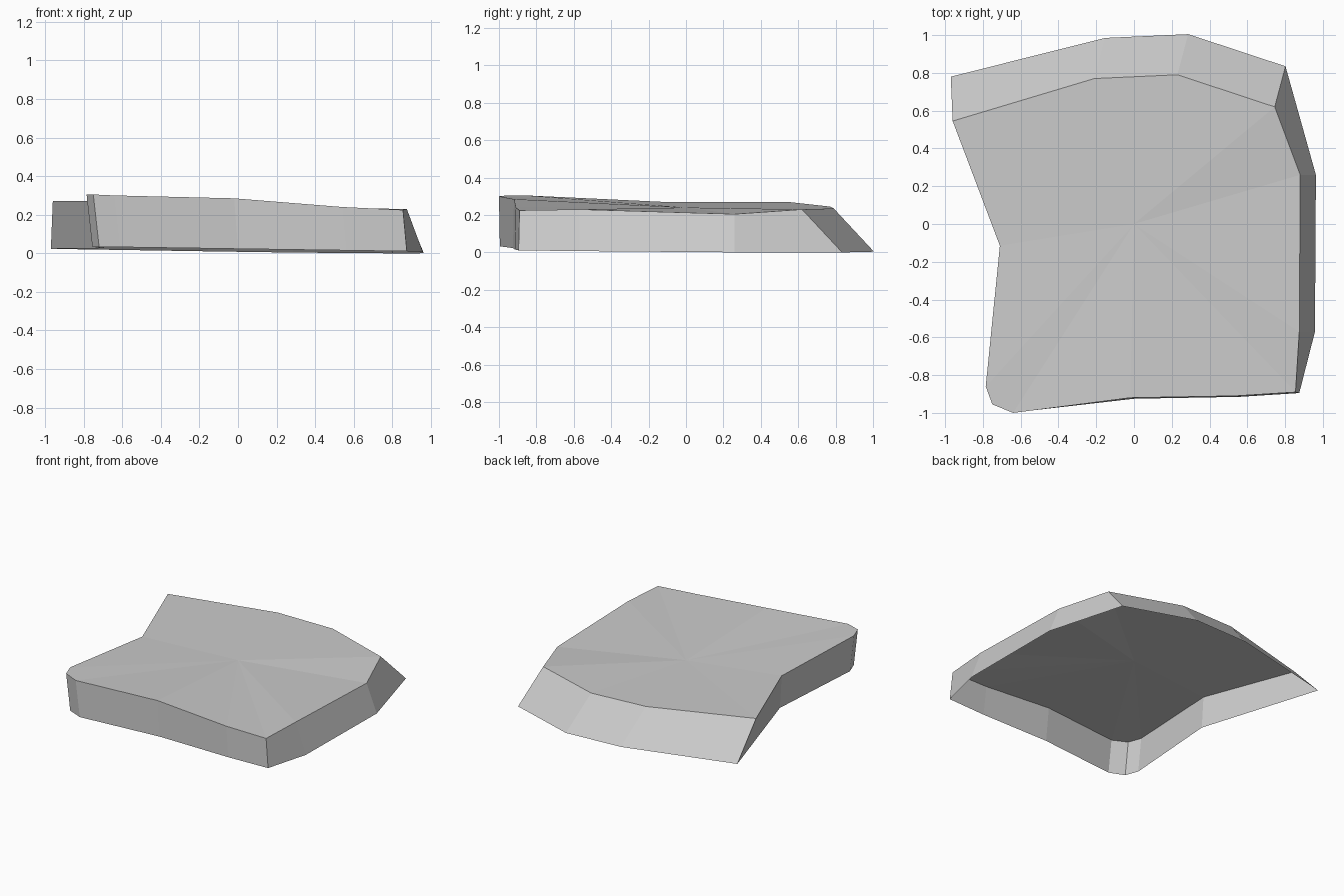
import bpy
import bmesh

default_cube = bpy.data.objects.get("Cube")
if default_cube:
    bpy.data.objects.remove(default_cube, do_unlink=True)

# Plain grey stone
stone = bpy.data.materials.new("grey stone")
stone.use_nodes = True
grey = (0.6, 0.6, 0.6, 1)
stone.diffuse_color = grey
shader = next(n for n in stone.node_tree.nodes if n.type == 'BSDF_PRINCIPLED')
shader.inputs["Base Color"].default_value = grey

# Upper rim of each side, clockwise from the back corner
back_corner = [(-0.96, 0.545, 0.27)]
back_side = [(-0.21, 0.77, 0.245), (0.23, 0.79, 0.235), (0.745, 0.62, 0.23)]
left_side = [(0.88, 0.26, 0.205), (0.875, -0.57, 0.23)]
front_side = [(0.855, -0.89, 0.225), (0.54, -0.91, 0.24), (-0.02, -0.92, 0.285)]
front_corner = [(-0.64, -1, 0.3), (-0.75, -0.955, 0.305), (-0.785, -0.86, 0.305)]
notch = [(-0.71, -0.115, 0.27)]

# How far the foot of each side leans outwards from its rim
sides = [
    (back_corner, -0.01, 0.235),
    (back_side, 0.057, 0.215),
    (left_side, 0.083, 0),
    (front_side, 0.02, -0.005),
    (front_corner, 0.03, 0.005),
    (notch, 0.015, 0),
]


def ground_height(x, y):
    """The foot of the walls follows a slightly tilted plane."""
    return max(0, 0.016 - 0.014 * x - 0.008 * y)


bm = bmesh.new()
rim = []
foot = []
for side, lean_x, lean_y in sides:
    for x, y, z in side:
        rim.append(bm.verts.new((x, y, z)))
        foot_x = x + lean_x
        foot_y = y + lean_y
        foot.append(bm.verts.new((foot_x, foot_y, ground_height(foot_x, foot_y))))

# Shallow fan on top and a ring of side walls, open underneath
middle = bm.verts.new((0, 0, 0.24))
for i, corner in enumerate(rim):
    previous = rim[i - 1]
    bm.faces.new((middle, corner, previous))
    bm.faces.new((previous, corner, foot[i], foot[i - 1]))

mesh = bpy.data.meshes.new("stone_slab")
bm.to_mesh(mesh)
bm.free()
mesh.materials.append(stone)
slab = bpy.data.objects.new("stone_slab", mesh)
bpy.context.collection.objects.link(slab)
